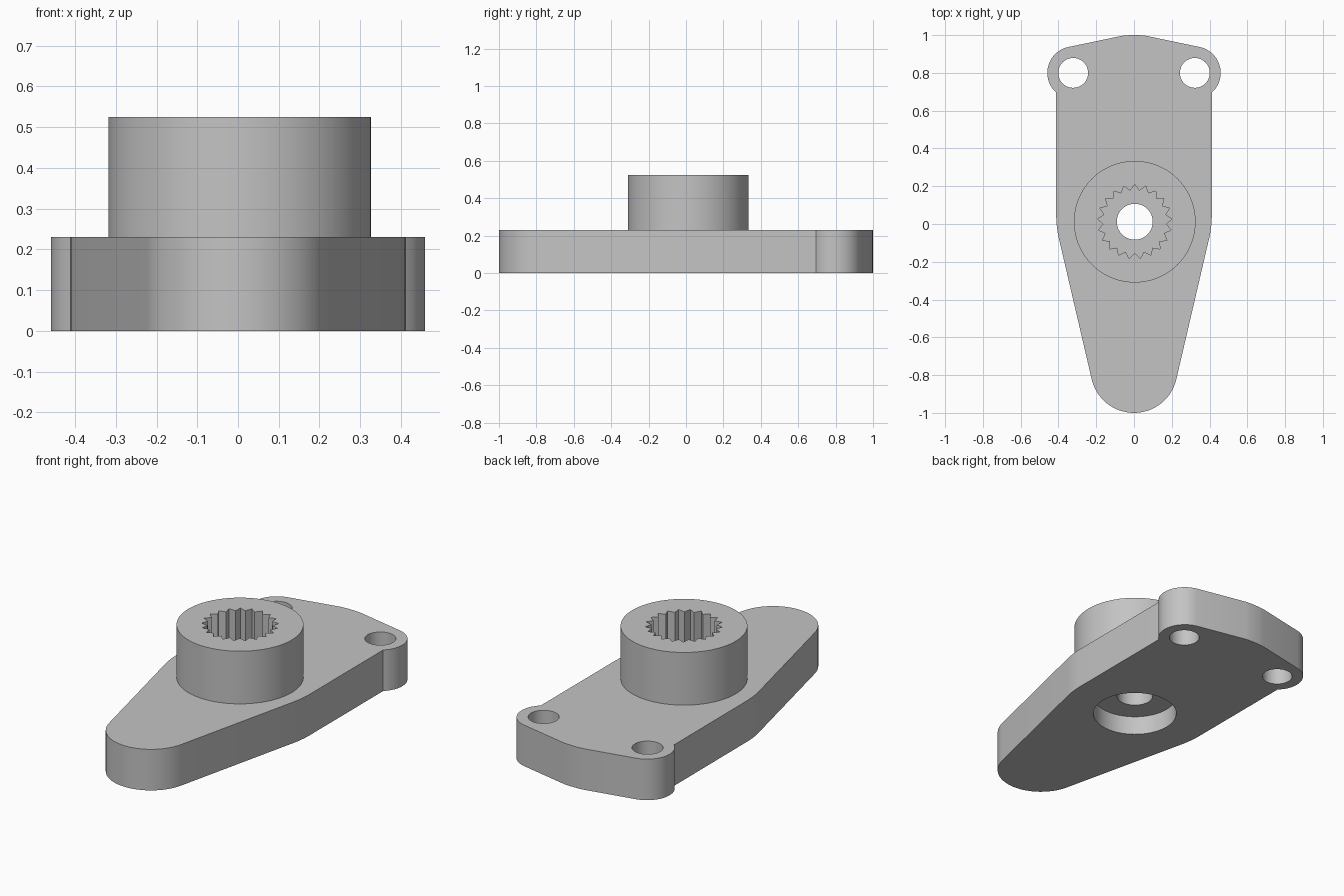
import bpy
import bmesh
from math import sin, cos, pi, radians

if "Cube" in bpy.data.objects:
    bpy.data.objects.remove(bpy.data.objects["Cube"], do_unlink=True)

grey = bpy.data.materials.new("plain grey")
grey.use_nodes = True
colour = (0.55, 0.55, 0.55, 1)
grey.diffuse_color = colour
grey.node_tree.nodes["Principled BSDF"].inputs["Base Color"].default_value = colour

HUB = (0.004, 0.012)      # hub axis
PLATE_TOP = 0.23
HUB_TOP = 0.525


def arc(cx, cy, r, start, end, n):
    """Points on an arc, angles in degrees."""
    angles = [radians(start + (end - start) * i / n) for i in range(n + 1)]
    return [(cx + r * cos(a), cy + r * sin(a)) for a in angles]


def circle(cx, cy, r, n=64):
    return arc(cx, cy, r, 0, 360, n)[:-1]


def prism(name, outline, z0, z1):
    """Extrude a closed counter-clockwise outline from z0 to z1."""
    bm = bmesh.new()
    face = bm.faces.new([bm.verts.new((x, y, z0)) for x, y in outline])
    top = bmesh.ops.extrude_face_region(bm, geom=[face])["geom"]
    moved = [v for v in top if isinstance(v, bmesh.types.BMVert)]
    bmesh.ops.translate(bm, verts=moved, vec=(0, 0, z1 - z0))
    bmesh.ops.recalc_face_normals(bm, faces=bm.faces)
    mesh = bpy.data.meshes.new(name)
    bm.to_mesh(mesh)
    bm.free()
    mesh.materials.append(grey)
    obj = bpy.data.objects.new(name, mesh)
    bpy.context.collection.objects.link(obj)
    return obj


def combine(body, other, operation):
    """Apply a boolean and remove the helper."""
    mod = body.modifiers.new(operation.lower(), "BOOLEAN")
    mod.operation = operation
    mod.solver = "EXACT"
    mod.object = other
    bpy.context.view_layer.objects.active = body
    bpy.ops.object.modifier_apply(modifier=mod.name)
    bpy.data.objects.remove(other, do_unlink=True)


# Right half of the plate: round nose, tapered flank, ear, shallow peak
half = arc(0, -0.77, 0.23, -90, -13.2, 14)
half += [(0.398, -0.075), (0.405, -0.04), (0.41, 0), (0.412, 0.04)]
half += arc(0.319, 0.8, 0.14, -48, 77.3, 20)
half += [(0.06, 0.997), (0.03, 0.9995), (0, 1.0)]
outline = half + [(-x, y) for x, y in reversed(half[1:-1])]
body = prism("arm_plate_with_hub", outline, 0, PLATE_TOP)

# Raised hub
combine(body, prism("hub", circle(*HUB, 0.322, 96), 0.1, HUB_TOP), "UNION")

# Splined socket
TEETH = 21
spline = []
for i in range(TEETH * 2):
    r = 0.166 if i % 2 else 0.197
    a = pi / 2 + pi * i / TEETH
    spline.append((HUB[0] + r * cos(a), HUB[1] + r * sin(a)))
combine(body, prism("socket_cutter", spline, PLATE_TOP, 0.7), "DIFFERENCE")

# Screw hole, counterbore underneath and the two ear holes
combine(body, prism("screw_cutter", circle(*HUB, 0.095), -0.1, 0.7), "DIFFERENCE")
combine(body, prism("counterbore_cutter", circle(*HUB, 0.22), -0.1, 0.107), "DIFFERENCE")
for side in (-1, 1):
    hole = prism("ear_cutter", circle(side * 0.322, 0.8, 0.079, 48), -0.1, 0.4)
    combine(body, hole, "DIFFERENCE")

# Smooth walls, sharp edges
bpy.ops.object.select_all(action="DESELECT")
body.select_set(True)
bpy.context.view_layer.objects.active = body
bpy.ops.object.shade_smooth_by_angle(angle=radians(30))
